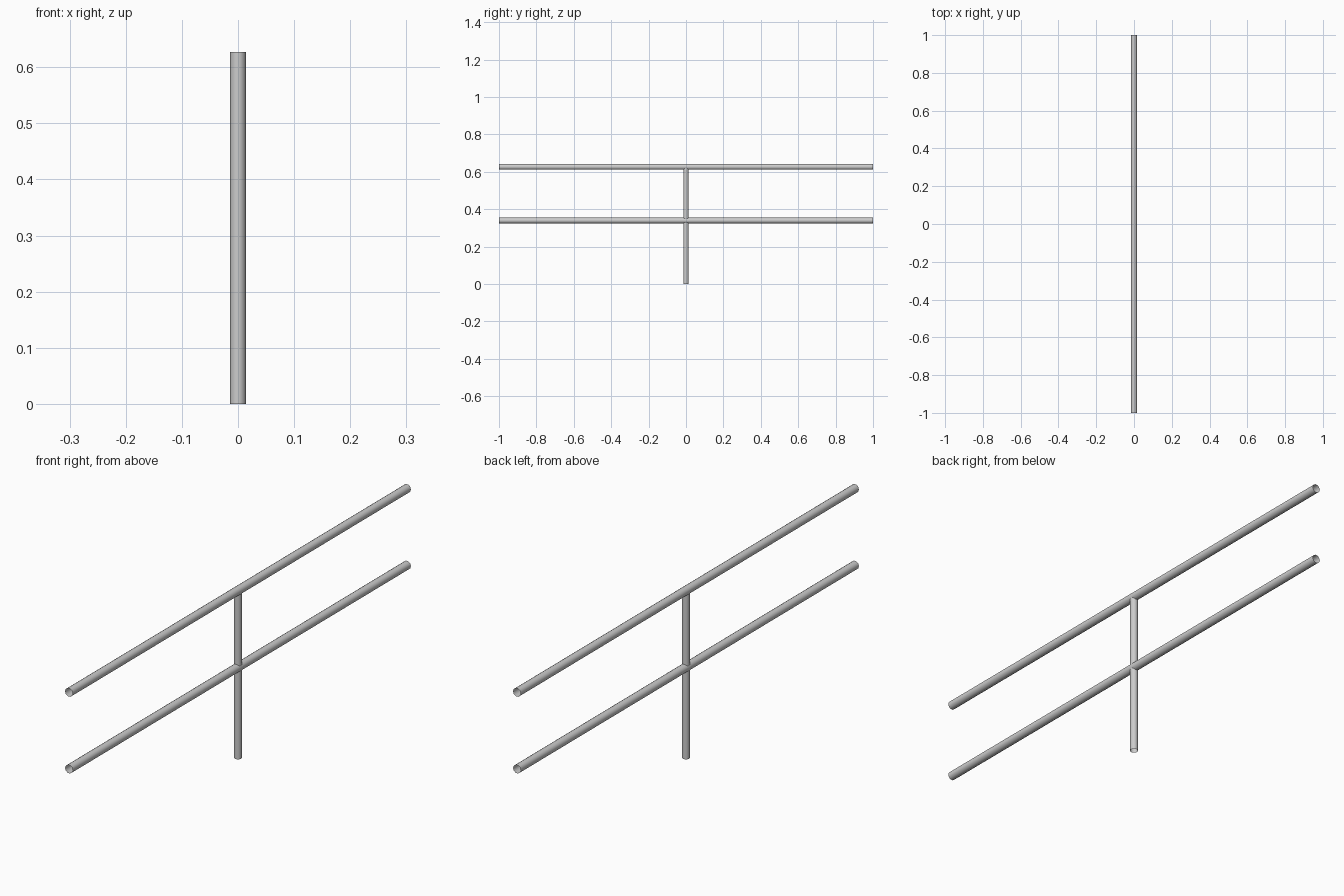
import bpy, math

if "Cube" in bpy.data.objects:
    bpy.data.objects.remove(bpy.data.objects["Cube"])

def tube(name, radius, length, centre, rotation=(0, 0, 0)):
    bpy.ops.mesh.primitive_cylinder_add(vertices=10, radius=radius, depth=length,
                                        end_fill_type='NOTHING',
                                        location=centre, rotation=rotation)
    obj = bpy.context.object
    obj.name = name
    bpy.ops.object.transform_apply(location=False, rotation=True, scale=False)
    bpy.ops.object.shade_smooth_by_angle(angle=math.radians(40))
    return obj

# Upright post, ending inside the upper rail
POST_TOP = 0.627
tube("post", 0.0143, POST_TOP, (0, 0, POST_TOP / 2), (0, 0, math.radians(18)))

# Two open-ended horizontal rails running along y, a corner facing each side
for name, z in (("lower_rail", 0.339), ("upper_rail", 0.626)):
    rail = tube(name, 0.016, 2.0, (0, 0, z), (math.radians(90), math.radians(90), 0))
    # put the cross-section corners on +x and -x
    rail.rotation_euler = (0, 0, 0)
